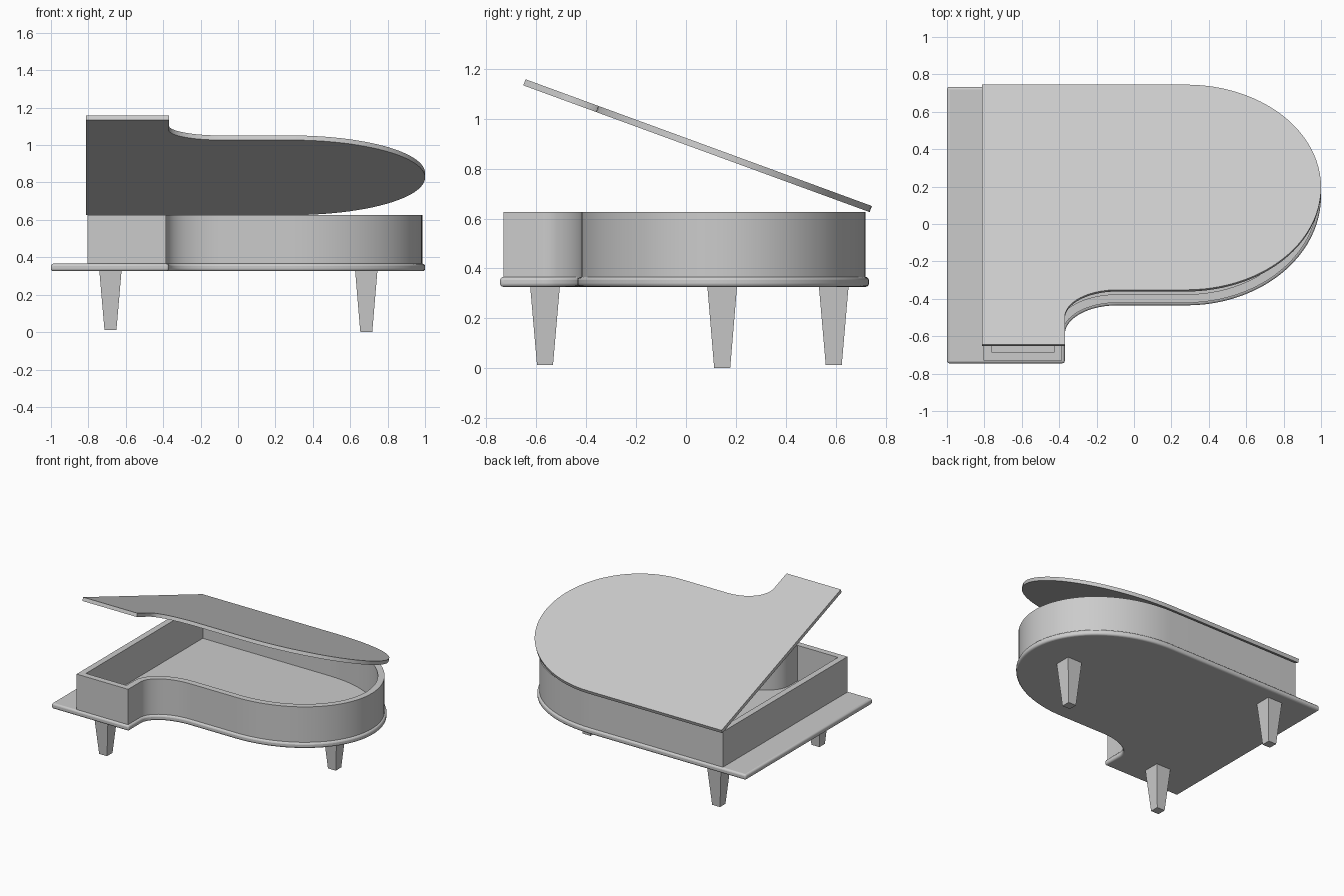
import bpy, bmesh, math
from mathutils import Vector

if "Cube" in bpy.data.objects:
    bpy.data.objects.remove(bpy.data.objects["Cube"])

FRONT, BACK, CHEEK = -0.745, 0.733, -0.37


def arc(cx, cy, a, b, start, end, n):
    return [Vector((cx + a * math.cos(math.radians(start + (end - start) * i / n)),
                    cy + b * math.sin(math.radians(start + (end - start) * i / n))))
            for i in range(n + 1)]


def outline(left, inset=0.0):
    """Counter-clockwise grand piano plan, optionally inset evenly."""
    mid = (BACK - 0.435) / 2
    half = (BACK + 0.435) / 2
    pts = [Vector((left, FRONT)), Vector((CHEEK, FRONT))]
    pts += arc(-0.09, -0.59, 0.28, 0.155, 180, 90, 16)
    pts += arc(0.28, mid, 0.72, half, -90, 90, 48)
    pts.append(Vector((left, BACK)))
    result = []
    for i, p in enumerate(pts):
        d1 = (p - pts[i - 1]).normalized()
        d2 = (pts[(i + 1) % len(pts)] - p).normalized()
        n1, n2 = Vector((-d1.y, d1.x)), Vector((-d2.y, d2.x))
        result.append(p + (n1 + n2) * inset / (1 + n1.dot(n2)))
    return result


def finish(name, bm, smooth=True):
    bmesh.ops.recalc_face_normals(bm, faces=bm.faces[:])
    mesh = bpy.data.meshes.new(name)
    bm.to_mesh(mesh)
    bm.free()
    ob = bpy.data.objects.new(name, mesh)
    bpy.context.collection.objects.link(ob)
    if smooth:
        bpy.ops.object.select_all(action='DESELECT')
        ob.select_set(True)
        bpy.context.view_layer.objects.active = ob
        bpy.ops.object.shade_smooth_by_angle(angle=math.radians(35))
    return ob


def slab(name, pts, z0, z1):
    bm = bmesh.new()
    face = bm.faces.new([bm.verts.new((p.x, p.y, z0)) for p in pts])
    ext = bmesh.ops.extrude_face_region(bm, geom=[face], use_keep_orig=True)
    top = [g for g in ext["geom"] if isinstance(g, bmesh.types.BMVert)]
    bmesh.ops.translate(bm, verts=top, vec=(0, 0, z1 - z0))
    return finish(name, bm)


def hollow_wall(name, outer, inner, z0, z1):
    bm = bmesh.new()
    loops = [[bm.verts.new((p.x, p.y, z)) for p in pts]
             for pts, z in ((outer, z0), (outer, z1), (inner, z1), (inner, z0))]
    n = len(outer)
    for k in range(4):
        a, b = loops[k], loops[(k + 1) % 4]
        for i in range(n):
            j = (i + 1) % n
            bm.faces.new((a[i], a[j], b[j], b[i]))
    return finish(name, bm)


def leg(name, x, y, z0):
    bm = bmesh.new()
    rings = []
    for half, z in ((0.032, z0), (0.06, 0.335)):
        rings.append([bm.verts.new((x + sx * half, y + sy * half, z))
                      for sx, sy in ((-1, -1), (1, -1), (1, 1), (-1, 1))])
    for i in range(4):
        j = (i + 1) % 4
        bm.faces.new((rings[0][i], rings[0][j], rings[1][j], rings[1][i]))
    bm.faces.new(rings[0])
    bm.faces.new(rings[1])
    return finish(name, bm, smooth=False)


# Base board with rounded rim, projecting on the left as the key shelf
base = slab("base_board", outline(-1.0), 0.326, 0.366)
bevel = base.modifiers.new("rounded_edge", 'BEVEL')
bevel.width = 0.013
bevel.segments = 3
bevel.limit_method = 'ANGLE'
bevel.angle_limit = math.radians(40)

# Open case wall
hollow_wall("case_wall", outline(-0.818, 0.014), outline(-0.818, 0.059), 0.358, 0.627)

# Raised lid, hinged along the back edge
lid = slab("lid", [p - Vector((0, BACK)) for p in outline(-0.812)], -0.026, 0.0)
lid.location = (0, 0.745, 0.65)
lid.rotation_euler = (math.radians(-20.1), 0, 0)

# Three tapered legs
leg("front_left_leg", -0.682, -0.565, 0.012)
leg("back_left_leg", -0.682, 0.592, 0.012)
leg("tail_leg", 0.686, 0.145, 0.0)
